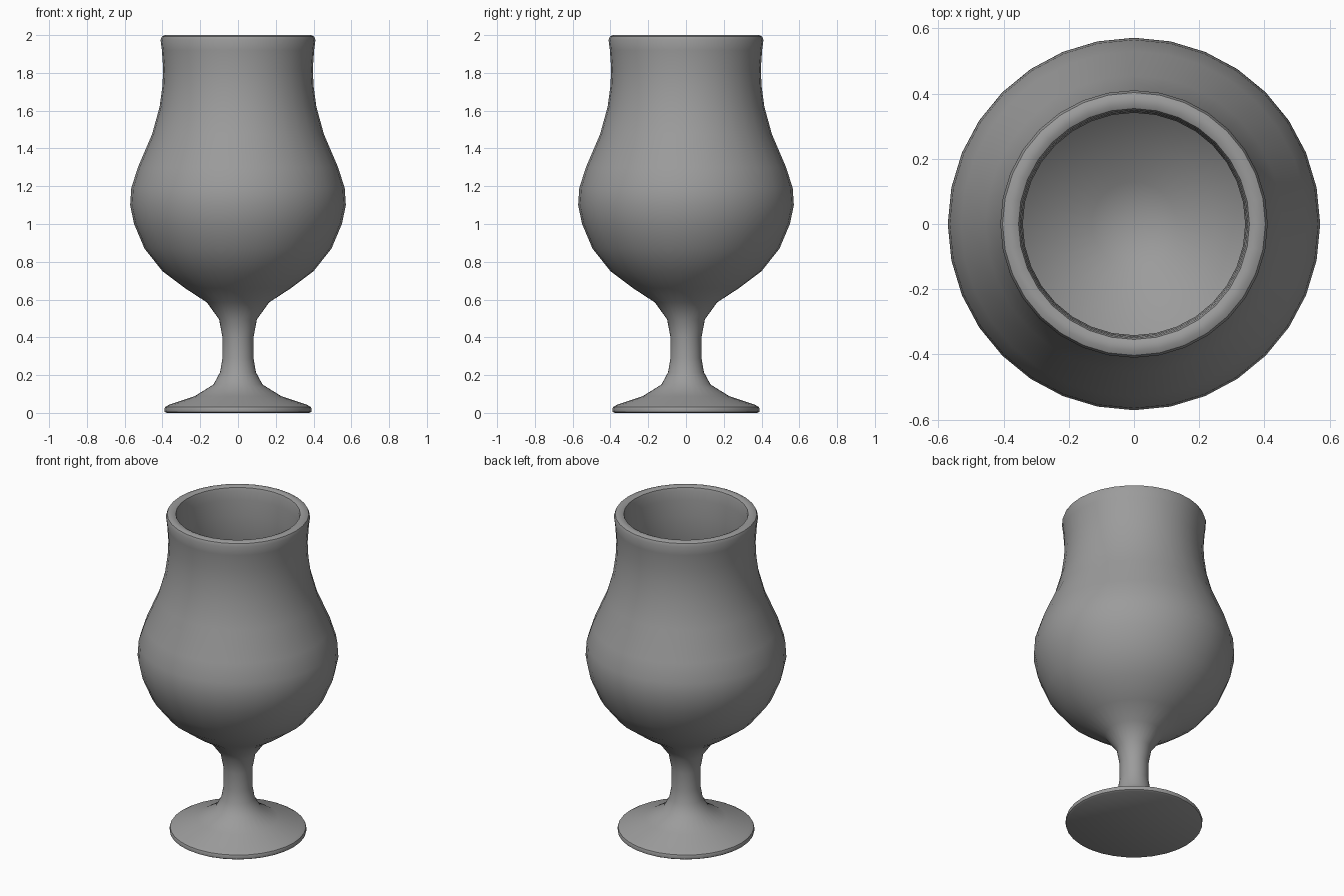
import bpy, bmesh, math

if "Cube" in bpy.data.objects:
    bpy.data.objects.remove(bpy.data.objects["Cube"])

SEGMENTS = 32

# Outer profile (radius, height): foot, stem, bowl, rim
outer = [
    (0.378, 0.0), (0.388, 0.006), (0.39, 0.02), (0.386, 0.031), (0.365, 0.043),
    (0.23, 0.088), (0.13, 0.15), (0.095, 0.215), (0.082, 0.29), (0.082, 0.40),
    (0.10, 0.495), (0.165, 0.585), (0.28, 0.66), (0.40, 0.75), (0.495, 0.87),
    (0.55, 1.0), (0.571, 1.10), (0.565, 1.19), (0.53, 1.30), (0.455, 1.475),
    (0.415, 1.62), (0.40, 1.73), (0.396, 1.82), (0.403, 1.92), (0.41, 1.975),
    (0.403, 1.993), (0.388, 2.0),
]
# Inner profile, rim down to the bowl floor
inner = [
    (0.368, 2.0), (0.354, 1.993), (0.349, 1.975), (0.345, 1.92), (0.341, 1.82),
    (0.345, 1.73), (0.36, 1.61), (0.402, 1.455), (0.475, 1.28), (0.51, 1.18),
    (0.515, 1.10), (0.495, 1.01), (0.45, 0.905), (0.365, 0.80), (0.25, 0.71),
    (0.13, 0.635),
]

bm = bmesh.new()


def ring(r, z):
    return [bm.verts.new((r * math.cos(2 * math.pi * i / SEGMENTS),
                          r * math.sin(2 * math.pi * i / SEGMENTS), z))
            for i in range(SEGMENTS)]


# Lathe the profile
rings = [ring(r, z) for r, z in outer + inner]
for a, b in zip(rings, rings[1:]):
    for i in range(SEGMENTS):
        j = (i + 1) % SEGMENTS
        bm.faces.new((a[i], a[j], b[j], b[i]))

# Flat underside and pointed bowl floor
bm.faces.new(rings[0][::-1])
tip = bm.verts.new((0, 0, 0.59))
for i in range(SEGMENTS):
    bm.faces.new((rings[-1][i], rings[-1][(i + 1) % SEGMENTS], tip))
bmesh.ops.recalc_face_normals(bm, faces=bm.faces[:])

mesh = bpy.data.meshes.new("goblet")
bm.to_mesh(mesh)
bm.free()
goblet = bpy.data.objects.new("goblet", mesh)
bpy.context.collection.objects.link(goblet)

# Single grey material
grey = bpy.data.materials.new("grey")
grey.diffuse_color = (0.33, 0.33, 0.33, 1)
grey.use_nodes = True
grey.node_tree.nodes["Principled BSDF"].inputs["Base Color"].default_value = grey.diffuse_color
mesh.materials.append(grey)

bpy.context.view_layer.objects.active = goblet
goblet.select_set(True)
bpy.ops.object.shade_smooth_by_angle(angle=math.radians(40))
